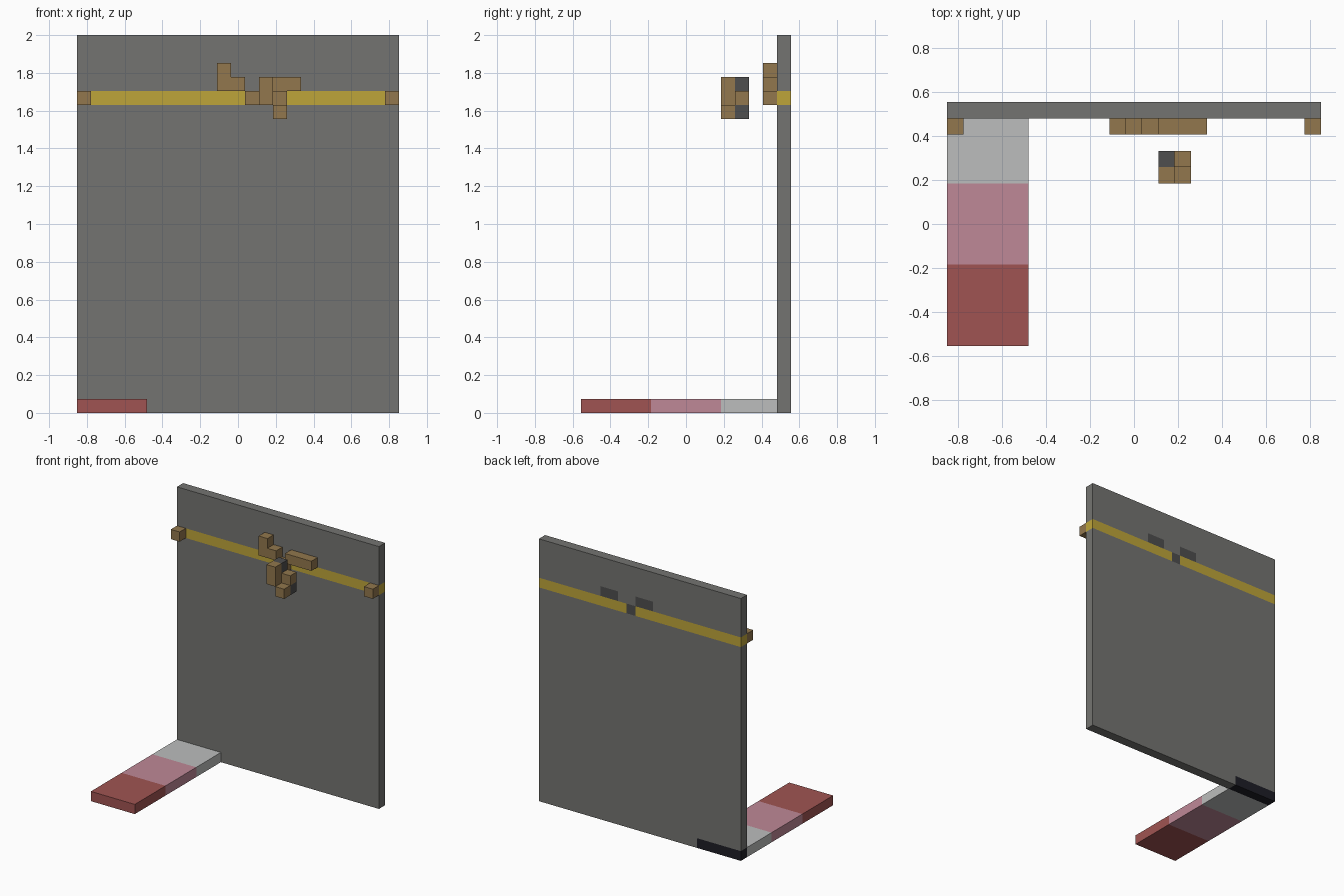
import bpy
import bmesh
from mathutils import Vector

cube = bpy.data.objects.get("Cube")
if cube:
    bpy.data.objects.remove(cube)

U = 2 / 27                                # one block
ORIGIN = Vector((-11.5, -7.5, 0))         # corner of the block grid


def material(name, r, g, b):
    """Flat material from display colour values."""
    lin = [((c / 255 + 0.055) / 1.055) ** 2.4 for c in (r, g, b)] + [1]
    m = bpy.data.materials.new(name)
    m.use_nodes = True
    m.diffuse_color = lin
    bsdf = m.node_tree.nodes["Principled BSDF"]
    bsdf.inputs["Base Color"].default_value = lin
    bsdf.inputs["Roughness"].default_value = 0.9
    return m


stone = material("grey stone", 116, 116, 113)
yellow = material("yellow band", 190, 165, 58)
charcoal = material("charcoal", 78, 78, 78)
black = material("blue black", 30, 30, 38)
wood = material("brown wood", 146, 119, 77)
red = material("dull red", 160, 84, 82)
pink = material("pink", 191, 136, 151)
pale = material("pale grey", 188, 190, 189)


def block(name, lo, hi, mats, cuts=(), rule=None):
    """Box between two grid corners, sliced at (axis, value) cuts and coloured by rule."""
    lo, hi = Vector(lo), Vector(hi)
    bm = bmesh.new()
    bmesh.ops.create_cube(bm, size=1)
    for v in bm.verts:
        v.co = (lo + hi) / 2 + v.co * (hi - lo)
    for axis, value in cuts:
        co, no = Vector(), Vector()
        co[axis], no[axis] = value, 1
        bmesh.ops.bisect_plane(bm, geom=bm.verts[:] + bm.edges[:] + bm.faces[:],
                               plane_co=co, plane_no=no)
    if rule:
        for f in bm.faces:
            f.material_index = rule(f.calc_center_median())
    for v in bm.verts:
        v.co = (v.co + ORIGIN) * U
    mesh = bpy.data.meshes.new(name)
    bm.to_mesh(mesh)
    bm.free()
    for m in mats:
        mesh.materials.append(m)
    ob = bpy.data.objects.new(name, mesh)
    bpy.context.collection.objects.link(ob)
    return ob


# Wall with a yellow band, charcoal insets and a black foot corner
def wall_colour(c):
    if 22 < c.z < 23:
        return 2 if 12 < c.x < 13 else 1
    if 23 < c.z < 24 and (10 < c.x < 12 or 14 < c.x < 16):
        return 2
    return 3 if c.z < 1 and c.x < 5 else 0


wall_cuts = [(0, x) for x in (5, 10, 12, 13, 14, 16)] + [(2, z) for z in (1, 22, 23, 24)]
block("wall", (0, 14, 0), (23, 15, 27), [stone, yellow, charcoal, black],
      wall_cuts, wall_colour)

# Floor strip in three colour bands
block("floor_strip", (0, 0, 0), (5, 14, 1), [red, pink, pale],
      [(1, 5), (1, 10)], lambda c: int(c.y // 5))

# Wooden blocks fixed to the wall
for side, x in (("right", 0), ("left", 22)):
    block(side + "_end_block", (x, 13, 22), (x + 1, 14, 23), [wood])
block("upright_block", (10, 13, 23), (11, 14, 25), [wood])
block("step_block", (11, 13, 23), (12, 14, 24), [wood])
block("band_block", (12, 13, 22), (13, 14, 23), [wood])
block("crossbar", (13, 13, 23), (16, 14, 24), [wood])

# Floating cluster in front of the wall
block("floating_upright", (13, 10, 22), (14, 11, 24), [wood])
block("floating_lower_block", (14, 10, 21), (15, 11, 22), [wood])
block("floating_rear_block", (14, 11, 22), (15, 12, 23), [wood])
block("floating_dark_upper", (13, 11, 23), (14, 12, 24), [charcoal])
block("floating_dark_lower", (14, 11, 21), (15, 12, 22), [charcoal])
